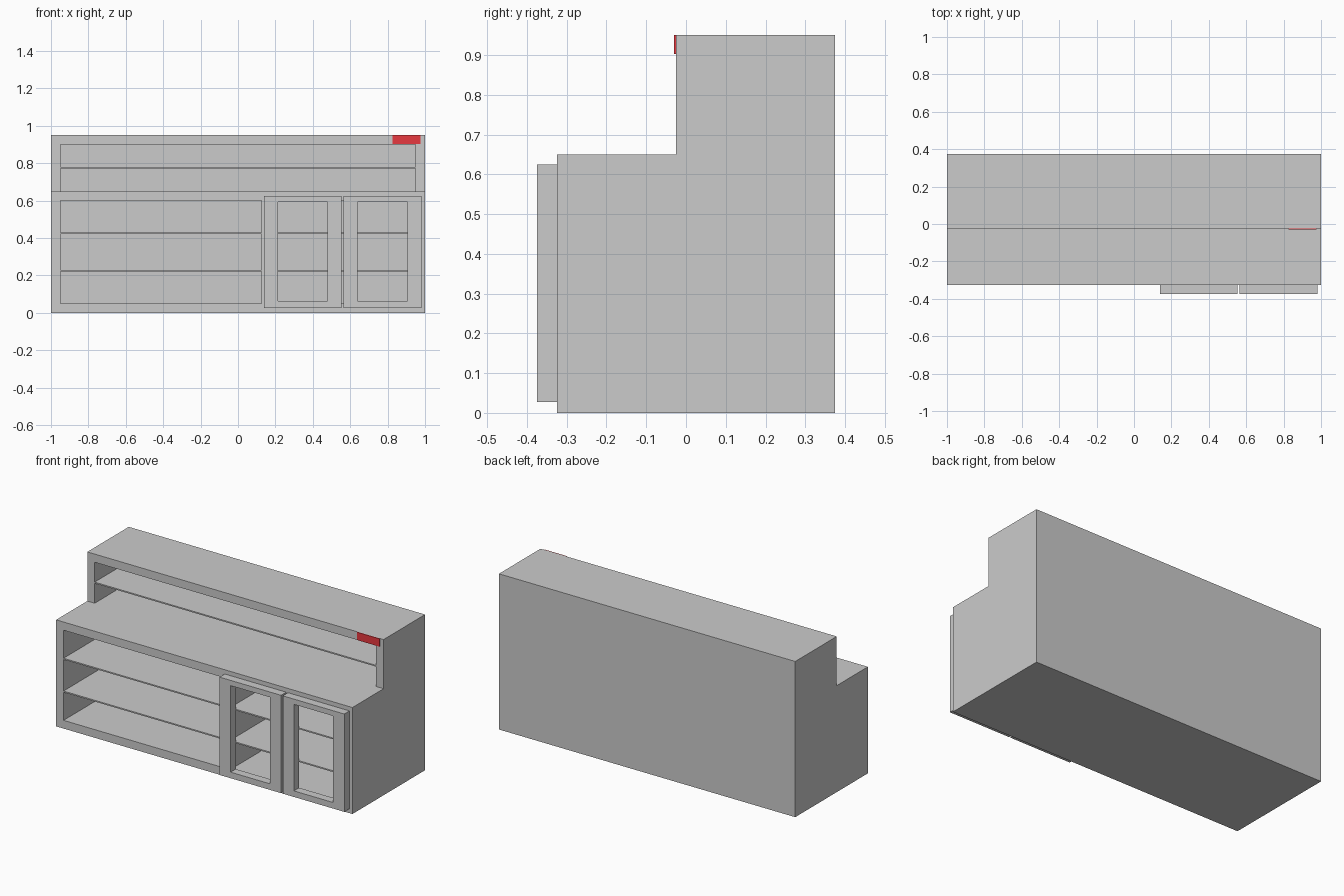
import bpy, bmesh

if "Cube" in bpy.data.objects:
    bpy.data.objects.remove(bpy.data.objects["Cube"])


def finish(name, bm):
    bmesh.ops.recalc_face_normals(bm, faces=bm.faces)
    mesh = bpy.data.meshes.new(name)
    bm.to_mesh(mesh)
    bm.free()
    obj = bpy.data.objects.new(name, mesh)
    bpy.context.collection.objects.link(obj)
    return obj


def prism(name, points, direction):
    """Extrude a closed 3D polygon along a direction."""
    bm = bmesh.new()
    face = bm.faces.new([bm.verts.new(p) for p in points])
    new = bmesh.ops.extrude_face_region(bm, geom=[face])["geom"]
    bmesh.ops.translate(bm, vec=direction,
                        verts=[v for v in new if isinstance(v, bmesh.types.BMVert)])
    return finish(name, bm)


def box(name, x0, x1, y0, y1, z0, z1):
    outline = [(x0, y0, z0), (x1, y0, z0), (x1, y0, z1), (x0, y0, z1)]
    return prism(name, outline, (0, y1 - y0, 0))


def carve(obj, *bounds):
    """Cut a box-shaped opening and bake the result."""
    cutter = box("opening_cutter", *bounds)
    cutter.hide_render = True
    mod = obj.modifiers.new("opening", "BOOLEAN")
    mod.operation, mod.solver, mod.object = "DIFFERENCE", "EXACT", cutter
    bpy.context.view_layer.objects.active = obj
    bpy.ops.object.modifier_apply(modifier=mod.name)
    bpy.data.objects.remove(cutter)


FRONT, STEP, BACK, INNER = -0.325, -0.025, 0.375, 0.325

# Stepped cabinet body with two lower compartments and one upper compartment
profile = [(FRONT, 0), (BACK, 0), (BACK, 0.95), (STEP, 0.95), (STEP, 0.65), (FRONT, 0.65)]
body = prism("cabinet_body", [(-1, y, z) for y, z in profile], (2, 0, 0))
carve(body, -0.95, 0.125, FRONT - 0.1, INNER, 0.05, 0.60)
carve(body, 0.175, 0.95, FRONT - 0.1, INNER, 0.05, 0.60)
carve(body, -0.95, 0.95, STEP - 0.1, INNER, 0.65, 0.90)

# Thin shelves
for i, z in enumerate((0.225, 0.425)):
    box(f"left_shelf_{i + 1}", -0.95, 0.125, FRONT, INNER, z - 0.004, z + 0.004)
    box(f"right_shelf_{i + 1}", 0.175, 0.95, FRONT, INNER, z - 0.004, z + 0.004)
box("upper_shelf", -0.95, 0.95, STEP, INNER, 0.771, 0.779)

# Framed doors with open windows
for name, x in (("left_door", 0.138), ("right_door", 0.565)):
    door = box(name, x, x + 0.415, -0.375, FRONT, 0.027, 0.624)
    carve(door, x + 0.075, x + 0.34, -0.4, -0.3, 0.064, 0.592)

# Red tag on the top rail
tag = box("red_tag", 0.825, 0.975, -0.03, STEP, 0.902, 0.95)
red = bpy.data.materials.new("red")
red.diffuse_color = (0.8, 0.04, 0.05, 1)
red.use_nodes = True
red.node_tree.nodes["Principled BSDF"].inputs["Base Color"].default_value = red.diffuse_color
tag.data.materials.append(red)
